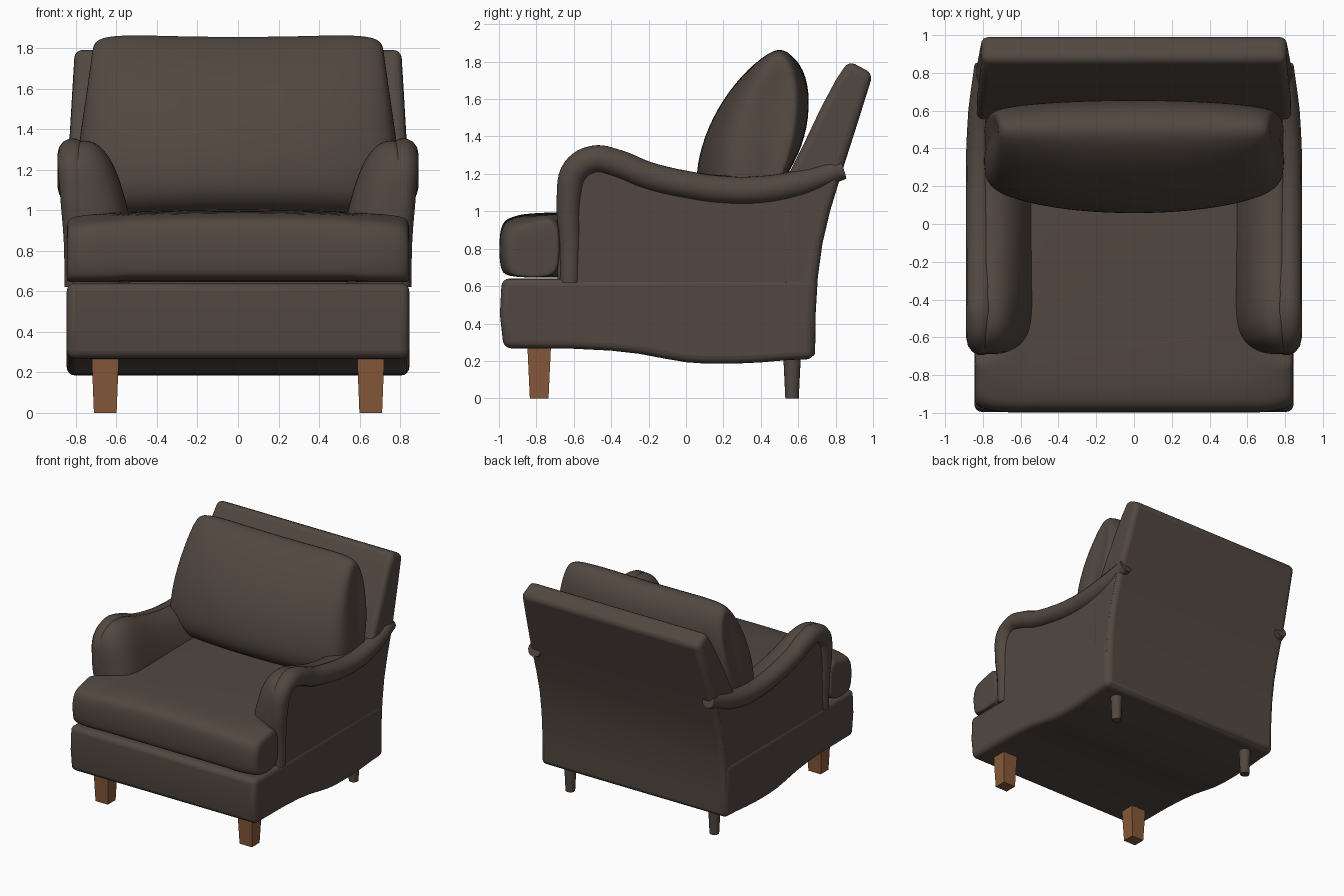
import bpy, bmesh, math

if "Cube" in bpy.data.objects:
    bpy.data.objects.remove(bpy.data.objects["Cube"])


def material(name, rgb):
    m = bpy.data.materials.new(name)
    m.diffuse_color = (*rgb, 1)
    m.use_nodes = True
    m.node_tree.nodes["Principled BSDF"].inputs["Base Color"].default_value = m.diffuse_color
    return m


FABRIC = material("dark brown fabric", (0.084, 0.064, 0.052))
WOOD = material("brown wood", (0.235, 0.098, 0.042))


def finish(ob, mat, bevel=0, subsurf=0, angle=40):
    ob.data.materials.append(mat)
    if bevel:
        b = ob.modifiers.new("bevel", 'BEVEL')
        b.width, b.segments, b.limit_method = bevel, 4, 'ANGLE'
        b.angle_limit = math.radians(35)
    if subsurf:
        s = ob.modifiers.new("subsurf", 'SUBSURF')
        s.levels = s.render_levels = subsurf
    bpy.ops.object.select_all(action='DESELECT')
    bpy.context.view_layer.objects.active = ob
    ob.select_set(True)
    bpy.ops.object.shade_smooth_by_angle(angle=math.radians(180 if subsurf else angle))
    return ob


def loft(name, rings, mat, **kw):
    """Skin a row of equal rings of points and cap both ends."""
    bm = bmesh.new()
    vs = [[bm.verts.new(p) for p in r] for r in rings]
    n = len(rings[0])
    for a, b in zip(vs, vs[1:]):
        for i in range(n):
            bm.faces.new((a[i], a[(i + 1) % n], b[(i + 1) % n], b[i]))
    bm.faces.new(vs[0])
    bm.faces.new(vs[-1])
    bmesh.ops.recalc_face_normals(bm, faces=bm.faces)
    me = bpy.data.meshes.new(name)
    bm.to_mesh(me)
    bm.free()
    ob = bpy.data.objects.new(name, me)
    bpy.context.collection.objects.link(ob)
    return finish(ob, mat, **kw)


def both(rows):
    """Mirror slices given from the middle outwards; first entry is x."""
    return [(-r[0], *r[1:]) for r in reversed(rows) if r[0] > 0] + rows


# Base with the wavy lower edge
base = [(-0.985, 0.64), (-0.995, 0.45), (-0.975, 0.268), (-0.6, 0.265), (-0.4, 0.255),
        (-0.25, 0.238), (-0.1, 0.21), (0, 0.193), (0.1, 0.186), (0.25, 0.185), (0.4, 0.192),
        (0.55, 0.205), (0.685, 0.21), (0.685, 0.64)]
loft("base", [[(x, y, z) for y, z in base] for x in (-0.845, 0.845)], FABRIC, bevel=0.04)

# Leaning back
back = [(0.69, 0.21), (0.693, 0.45), (0.705, 0.65), (0.73, 0.83), (0.77, 1.0), (0.84, 1.23),
        (0.92, 1.48), (1.0, 1.735), (0.87, 1.805), (0.8, 1.7), (0.72, 1.55), (0.63, 1.36),
        (0.55, 1.2), (0.5, 1.0), (0.5, 0.3)]
loft("back", [[(s * (0.84 - 0.035 * max(0, (z - 1.2) / 0.6)), y, z) for y, z in back]
              for s in (-1, 1)], FABRIC, bevel=0.04)

# T-shaped seat cushion: x, back edge, front inset, height scale
seat_rows = both([(0, 0.55, 0, 1), (0.3, 0.55, 0, 0.99), (0.5, 0.55, 0, 0.975), (0.56, 0.55, 0, 0.965),
                  (0.6, -0.56, 0, 0.95), (0.68, -0.6, 0, 0.94), (0.76, -0.67, 0.01, 0.92),
                  (0.82, -0.675, 0.025, 0.89), (0.845, -0.68, 0.05, 0.84), (0.845, -0.7, 0.08, 0.6)])


def seat_ring(x, yb, inset, h):
    top = 0.65 + 0.36 * h
    yf = -1.0 + inset
    low = 0.645 + 0.1 * max(0, 0.84 - h)
    pts = [(yf + 0.05, low), (yf + 0.01, low + 0.03), (yf, 0.78), (yf + 0.005, top - 0.1),
           (yf + 0.035, top - 0.05), (yf + 0.1, top - 0.03), (yf + 0.2, top - 0.01),
           (yb - 0.06, top), (yb - 0.01, top - 0.03), (yb, top - 0.08),
           (yb, low + 0.05), (yb - 0.04, low)]
    return [(x, y, z) for y, z in pts]


loft("seat_cushion", [seat_ring(*r) for r in seat_rows], FABRIC, subsurf=2)

# Plump back pillow: x, depth scale, height scale
pillow = [(0.06, 1.05), (0.045, 1.2), (0.09, 1.4), (0.19, 1.6), (0.33, 1.77), (0.47, 1.875),
          (0.57, 1.85), (0.65, 1.73), (0.665, 1.55), (0.63, 1.35), (0.52, 1.15), (0.4, 1.0), (0.2, 0.96)]
pillow_rows = both([(0, 1, 0.99), (0.3, 0.97, 0.995), (0.55, 0.88, 1.01), (0.7, 0.77, 1.0),
                    (0.77, 0.66, 0.96), (0.795, 0.5, 0.88), (0.795, 0.25, 0.6)])
loft("back_pillow", [[(x * (1 - 0.09 * max(0, (z - 1.25) / 0.6)), 0.5 + (y - 0.5) * sy,
                       1.35 + (z - 1.35) * sz) for y, z in pillow]
                     for x, sy, sz in pillow_rows], FABRIC, subsurf=2)

# Arm padding: y, top height, inner x
arm_rows = [(-0.69, 1.12, 0.72), (-0.675, 1.22, 0.65), (-0.635, 1.29, 0.585), (-0.57, 1.34, 0.545),
            (-0.48, 1.352, 0.53), (-0.38, 1.337, 0.53), (-0.2, 1.265, 0.53), (0, 1.217, 0.53),
            (0.2, 1.19, 0.53), (0.4, 1.19, 0.53), (0.6, 1.225, 0.53), (0.72, 1.25, 0.53)]
arch = [(0, 0.96), (0.2, 1), (0.41, 0.97), (0.6, 0.84), (0.78, 0.6), (0.93, 0.22), (1, 0)]
# Rolled arm edge: y, z, radius, x
roll = [(-0.62, 0.62, 0.055, 0.8), (-0.62, 0.85, 0.06, 0.8), (-0.625, 1.08, 0.068, 0.81),
        (-0.59, 1.22, 0.075, 0.815), (-0.49, 1.278, 0.075, 0.815), (-0.38, 1.26, 0.075, 0.815),
        (-0.2, 1.19, 0.075, 0.815), (0, 1.143, 0.075, 0.815), (0.2, 1.115, 0.075, 0.815),
        (0.4, 1.115, 0.075, 0.813), (0.6, 1.148, 0.072, 0.805), (0.84, 1.225, 0.055, 0.79)]
panel = [(-0.61, 0.4), (0.66, 0.4), (0.675, 0.65), (0.70, 0.83), (0.74, 1.0), (0.8, 1.2)] \
    + [(y, z) for y, z, r, x in reversed(roll[:-1])]

for s, side in ((1, "right"), (-1, "left")):
    rings = []
    for y, top, xi in arm_rows:
        pts = [(0.82, 0.5), (0.82, 0.8)] + [(0.82 - (0.82 - xi) * t, 0.95 + (top - 0.95) * k)
                                           for t, k in arch] + [(xi, 0.75), (xi, 0.5)]
        rings.append([(s * x, y, z) for x, z in pts])
    loft(side + "_arm", rings, FABRIC, subsurf=2)

    loft(side + "_side_panel", [[(s * x, y, z) for y, z in panel] for x in (0.72, 0.838)], FABRIC)

    cu = bpy.data.curves.new(side + "_arm_roll", 'CURVE')
    cu.dimensions, cu.bevel_depth, cu.bevel_resolution = '3D', 1, 5
    cu.resolution_u, cu.use_fill_caps = 6, True
    sp = cu.splines.new('BEZIER')
    sp.bezier_points.add(len(roll) - 1)
    for p, (y, z, r, x) in zip(sp.bezier_points, roll):
        p.co, p.radius = (s * x, y, z), r
        p.handle_left_type = p.handle_right_type = 'AUTO'
    ob = bpy.data.objects.new(side + "_arm_roll", cu)
    bpy.context.collection.objects.link(ob)
    bpy.ops.object.select_all(action='DESELECT')
    bpy.context.view_layer.objects.active = ob
    ob.select_set(True)
    bpy.ops.object.convert(target='MESH')
    finish(bpy.context.object, FABRIC)

    # Square tapered front leg
    loft(side + "_front_leg", [[(s * (0.655 + a * w), -0.785 + b * d, z)
                                for a, b in ((-1, -1), (1, -1), (1, 1), (-1, 1))]
                               for z, w, d in ((0, 0.056, 0.05), (0.3, 0.068, 0.064))], WOOD)
    # Round tapered back leg
    loft(side + "_back_leg", [[(s * 0.655 + r * math.cos(i * math.pi / 10),
                                0.567 + r * math.sin(i * math.pi / 10), z) for i in range(20)]
                              for z, r in ((0, 0.036), (0.25, 0.048))], FABRIC)
